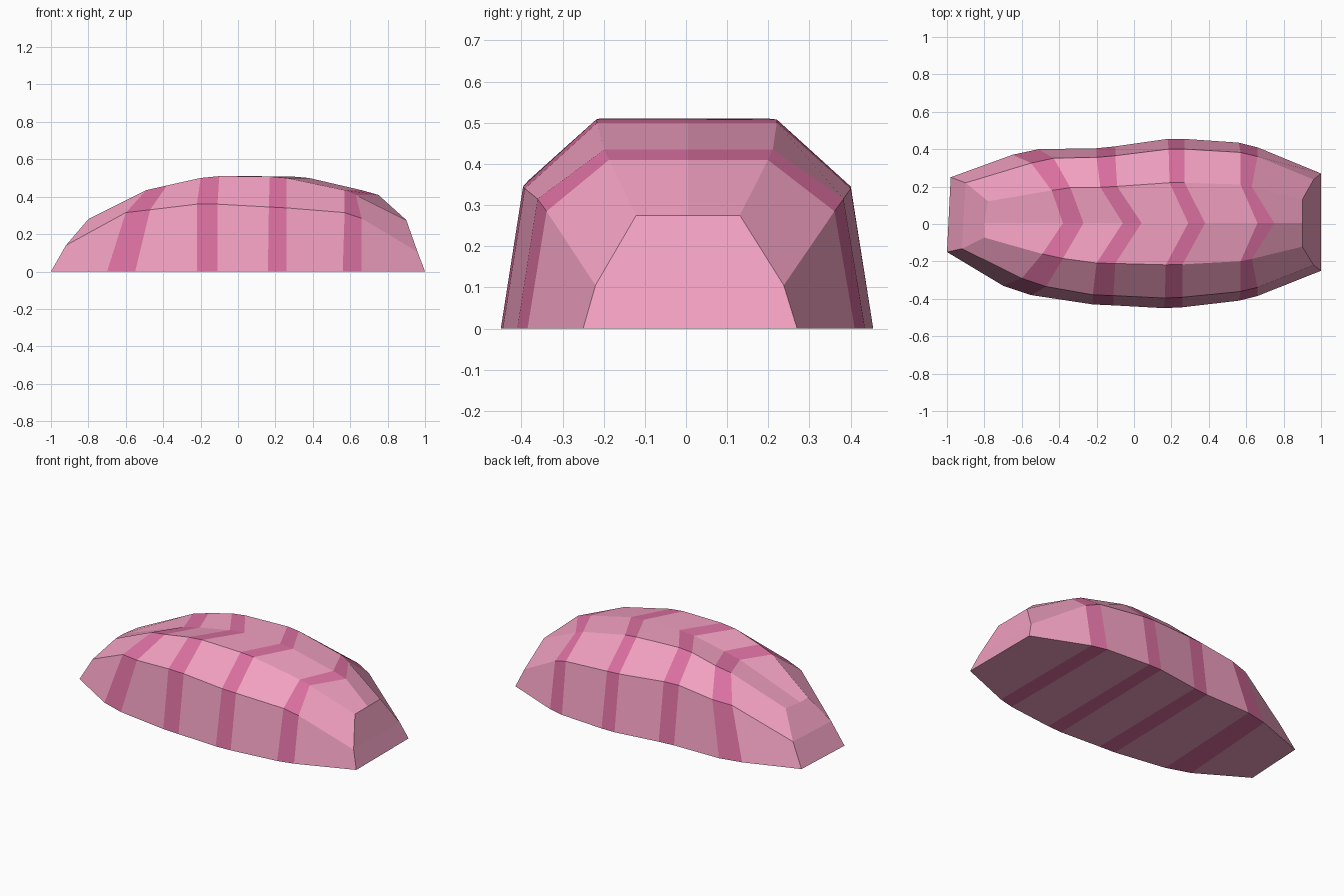
import bpy, bmesh

def material(name, rgb):
    m = bpy.data.materials.new(name)
    m.diffuse_color = (*rgb, 1)
    return m

# Cross-sections along the length:
# x at base, shoulder, top edge, ridge | z of shoulder, top | front and back half width | x skew at back
SECTIONS = [
    (-1.00, -0.92, -0.80, -0.80, 0.14, 0.28, 0.15, 0.25, 0.02),
    (-0.70, -0.60, -0.49, -0.38, 0.315, 0.435, 0.33, 0.37, 0.05),
    (-0.55, -0.47, -0.38, -0.27, 0.33, 0.46, 0.38, 0.40, 0.04),
    (-0.22, -0.22, -0.20, -0.06, 0.36, 0.50, 0.43, 0.405, 0.02),
    (-0.11, -0.11, -0.10, 0.04, 0.36, 0.51, 0.435, 0.415, 0.01),
    (0.16, 0.165, 0.17, 0.29, 0.345, 0.508, 0.45, 0.455, 0.02),
    (0.26, 0.26, 0.26, 0.38, 0.34, 0.50, 0.445, 0.455, 0.01),
    (0.56, 0.57, 0.57, 0.66, 0.315, 0.435, 0.41, 0.435, 0.0),
    (0.66, 0.66, 0.63, 0.75, 0.285, 0.41, 0.385, 0.41, 0.0),
    (1.00, 0.96, 0.90, 0.90, 0.105, 0.275, 0.25, 0.27, 0.0),
]

def ring(bm, s):
    xb, xs, xt, xm, zs, zt, yf, yb, skew = s
    half = [(xb, 1.0, 0), (xs, 0.88, zs), (xt, 0.485, zt)]
    pts = [(x, -yf * k, z) for x, k, z in half]
    pts.append((xm, 0.005, zt))
    pts += [(x + skew, yb * min(k, 0.9) if k < 1 else yb, z) for x, k, z in reversed(half)]
    return [bm.verts.new(p) for p in pts]

# Faceted body with stripe bands on alternate segments
bm = bmesh.new()
rings = [ring(bm, s) for s in SECTIONS]
for i, (a, b) in enumerate(zip(rings, rings[1:])):
    for j in range(7):
        k = (j + 1) % 7
        f = bm.faces.new((a[j], a[k], b[k], b[j]))
        f.material_index = i % 2
# Folded end caps
for r in (rings[0], rings[-1]):
    bm.faces.new((r[0], r[1], r[5], r[6]))
    bm.faces.new(r[1:6])
bmesh.ops.recalc_face_normals(bm, faces=bm.faces[:])
mesh = bpy.data.meshes.new("striped_body")
bm.to_mesh(mesh)
bm.free()
mesh.materials.append(material("pink", (0.88, 0.35, 0.53)))
mesh.materials.append(material("stripe_pink", (0.70, 0.16, 0.35)))
body = bpy.data.objects.new("striped_body", mesh)
bpy.context.collection.objects.link(body)
